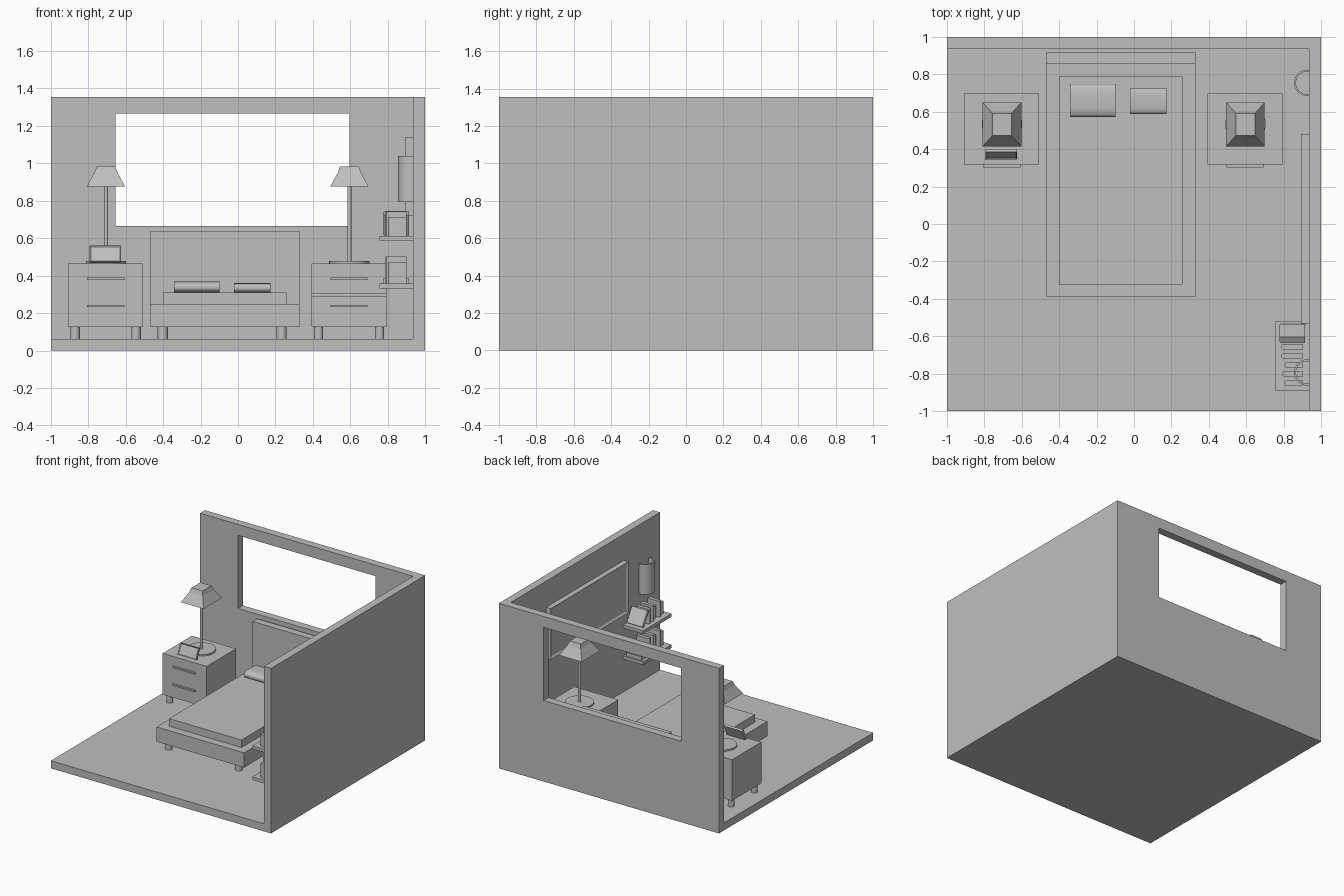
import bpy, bmesh, math
from mathutils import Matrix, Vector

cube = bpy.data.objects.get("Cube")
if cube:
    bpy.data.objects.remove(cube, do_unlink=True)

clay = bpy.data.materials.new("plain_grey")
clay.use_nodes = True
grey = (0.52, 0.52, 0.52, 1)
clay.diffuse_color = grey
clay.node_tree.nodes["Principled BSDF"].inputs["Base Color"].default_value = grey


def finish(name, bm, smooth=False):
    bmesh.ops.recalc_face_normals(bm, faces=bm.faces)
    mesh = bpy.data.meshes.new(name)
    bm.to_mesh(mesh)
    bm.free()
    mesh.materials.append(clay)
    obj = bpy.data.objects.new(name, mesh)
    bpy.context.collection.objects.link(obj)
    if smooth:
        bpy.ops.object.select_all(action="DESELECT")
        obj.select_set(True)
        bpy.context.view_layer.objects.active = obj
        bpy.ops.object.shade_smooth_by_angle(angle=math.radians(40))
    return obj


def box(name, x, y, z, inset=None, border=0.02, depth=0.01, spine=0, tilt=0):
    """Box from ranges; optional recessed face, rounded -x spine and tilt about x."""
    bm = bmesh.new()
    size = [r[1] - r[0] for r in (x, y, z)]
    bmesh.ops.create_cube(bm, size=1, matrix=Matrix.Diagonal((*size, 1)))
    bm.normal_update()
    if inset:
        faces = [f for f in bm.faces if f.normal.dot(Vector(inset)) > 0.9]
        bmesh.ops.inset_region(bm, faces=faces, thickness=border)
        bmesh.ops.translate(bm, verts=faces[0].verts, vec=-depth * Vector(inset))
    if spine:
        edges = [e for e in bm.edges if all(v.co.x < 0 for v in e.verts)
                 and abs(e.verts[0].co.z - e.verts[1].co.z) > 0.01]
        bmesh.ops.bevel(bm, geom=edges, offset=spine, segments=4, profile=0.5, affect="EDGES")
    centre = Vector([sum(r) / 2 for r in (x, y, z)])
    bmesh.ops.transform(bm, verts=bm.verts,
                        matrix=Matrix.Translation(centre) @ Matrix.Rotation(tilt, 4, "X"))
    return finish(name, bm, spine > 0)


def lathe(name, centre, profile, sides=32):
    """Revolve (radius, z) points around a vertical axis."""
    bm = bmesh.new()
    verts = [bm.verts.new((centre[0] + r, centre[1], z)) for r, z in profile]
    edges = [bm.edges.new(pair) for pair in zip(verts, verts[1:])]
    bmesh.ops.spin(bm, geom=verts + edges, cent=(*centre, 0), axis=(0, 0, 1),
                   angle=math.tau, steps=sides)
    bmesh.ops.remove_doubles(bm, verts=bm.verts, dist=0.0001)
    return finish(name, bm, True)


def cylinder(name, centre, r, z0, z1):
    return lathe(name, centre, [(0, z0), (r, z0), (r, z1), (0, z1)])


def pillow(name, x, y, z):
    """Flat-ended cushion along x with a boxy rounded cross-section."""
    bm = bmesh.new()
    ring = []
    for i in range(40):
        c, s = math.cos(math.tau * i / 40), math.sin(math.tau * i / 40)
        py = sum(y) / 2 + (y[1] - y[0]) / 2 * math.copysign(abs(c) ** 0.7, c)
        pz = sum(z) / 2 + (z[1] - z[0]) / 2 * math.copysign(abs(s) ** 0.7, s)
        ring.append(bm.verts.new((x[0], py, pz)))
    end = bm.faces.new(ring)
    ext = bmesh.ops.extrude_face_region(bm, geom=[end], use_keep_orig=True)["geom"]
    bmesh.ops.translate(bm, verts=[v for v in ext if isinstance(v, bmesh.types.BMVert)],
                        vec=(x[1] - x[0], 0, 0))
    return finish(name, bm, True)


def lamp_shade(name, centre, rings):
    """Four-sided flared shade from (half x, half y, z) rings."""
    bm = bmesh.new()
    loops = [[bm.verts.new((centre[0] + sx * hx, centre[1] + sy * hy, z))
              for sx, sy in ((-1, -1), (1, -1), (1, 1), (-1, 1))] for hx, hy, z in rings]
    for low, high in zip(loops, loops[1:]):
        for i in range(4):
            j = (i + 1) % 4
            bm.faces.new((low[i], low[j], high[j], high[i]))
    bm.faces.new(loops[0][::-1])
    bm.faces.new(loops[-1])
    return finish(name, bm)


# Room shell: floor, side wall, and back wall around a window opening
FLOOR, INNER, TOP = 0.062, 0.936, 1.355
box("floor", (-1, 1), (-1, 1), (0, FLOOR))
box("side_wall", (INNER, 1), (-1, 1), (0, TOP))
bm = bmesh.new()
outer = [(-1, 0), (1, 0), (1, TOP), (-1, TOP)]
hole = [(-0.655, 0.665), (0.595, 0.665), (0.595, 1.265), (-0.655, 1.265)]
a, b = [[bm.verts.new((x, 1, z)) for x, z in ring] for ring in (outer, hole)]
wall = [bm.faces.new((a[i], a[(i + 1) % 4], b[(i + 1) % 4], b[i])) for i in range(4)]
ext = bmesh.ops.extrude_face_region(bm, geom=wall, use_keep_orig=True)["geom"]
bmesh.ops.translate(bm, verts=[v for v in ext if isinstance(v, bmesh.types.BMVert)],
                    vec=(0, INNER - 1, 0))
finish("back_wall", bm)

# Bed
BED_X = (-0.468, 0.328)
UNDER = 0.127
box("bed_base", BED_X, (-0.388, 0.918), (UNDER, 0.248))
box("headboard", BED_X, (0.858, 0.918), (0.248, 0.638))
box("mattress", (-0.4, 0.258), (-0.323, 0.788), (0.248, 0.31))
pillow("large_pillow", (-0.343, -0.098), (0.572, 0.747), (0.308, 0.37))
pillow("small_pillow", (-0.022, 0.173), (0.587, 0.727), (0.308, 0.36))
for x in (-0.402, 0.233):
    for y in (-0.323, 0.847):
        cylinder("bed_leg", (x, y), 0.027, FLOOR, UNDER)

# Nightstands with lamps
for side, x in (("right", -0.707), ("left", 0.593)):
    span = (x - 0.2, x + 0.2)
    if side == "left":
        box("left_nightstand_body", span, (0.328, 0.698), (UNDER, 0.465))
        for z in ((UNDER, 0.29), (0.301, 0.465)):
            box("left_drawer_front", span, (0.318, 0.328), z)
    else:
        box("right_nightstand_body", span, (0.318, 0.698), (UNDER, 0.465))
    for z in (0.238, 0.384):
        box(side + "_drawer_handle", (x - 0.1, x + 0.1), (0.302, 0.322), (z - 0.006, z + 0.006))
    for dx in (-0.163, 0.163):
        for y in (0.357, 0.657):
            cylinder(side + "_nightstand_leg", (x + dx, y), 0.025, FLOOR, UNDER)
    lamp = (x + 0.002, 0.532)
    cylinder(side + "_lamp_base", lamp, 0.108, 0.465, 0.478)
    cylinder(side + "_lamp_pole", lamp, 0.011, 0.478, 0.9)
    lamp_shade(side + "_lamp_shade", lamp,
               [(0.103, 0.118, 0.875), (0.062, 0.072, 0.95), (0.05, 0.058, 0.984)])

# Leaning photo frame
box("photo_frame", (-0.792, -0.624), (0.364, 0.382), (0.467, 0.561), inset=(0, -1, 0),
    border=0.01, depth=0.005, tilt=-0.42)

# Wall screen
box("wall_screen", (0.893, INNER), (-0.532, 0.478), (0.72, 1.14), inset=(-1, 0, 0),
    border=0.025, depth=0.012)

# Wall lights: open tubes
for y in (-0.793, 0.754):
    lathe("wall_light_tube", (0.925, y),
          [(0.07, 0.793), (0.07, 1.04), (0.06, 1.04), (0.06, 0.793), (0.07, 0.793)])

# Shelves and books
for z in (0.332, 0.587):
    box("shelf", (0.755, INNER), (-0.892, -0.522), (z, z + 0.026))
upper, lower = 0.613, 0.358
box("leaning_book", (0.778, 0.914), (-0.604, -0.566), (upper + 0.001, upper + 0.131),
    spine=0.008, tilt=0.55)
box("lying_book", (0.778, 0.914), (-0.635, -0.535), (lower, lower + 0.03))
for i, (front, height) in enumerate(((0.787, 0.12), (0.787, 0.13), (0.805, 0.1),
                                     (0.793, 0.13), (0.805, 0.1))):
    y = -0.657 - 0.048 * i
    for z, extra in ((upper, 0), (lower, 0.015)):
        box("book", (front, 0.9), (y - 0.015, y + 0.015), (z, z + height + extra), spine=0.012)
